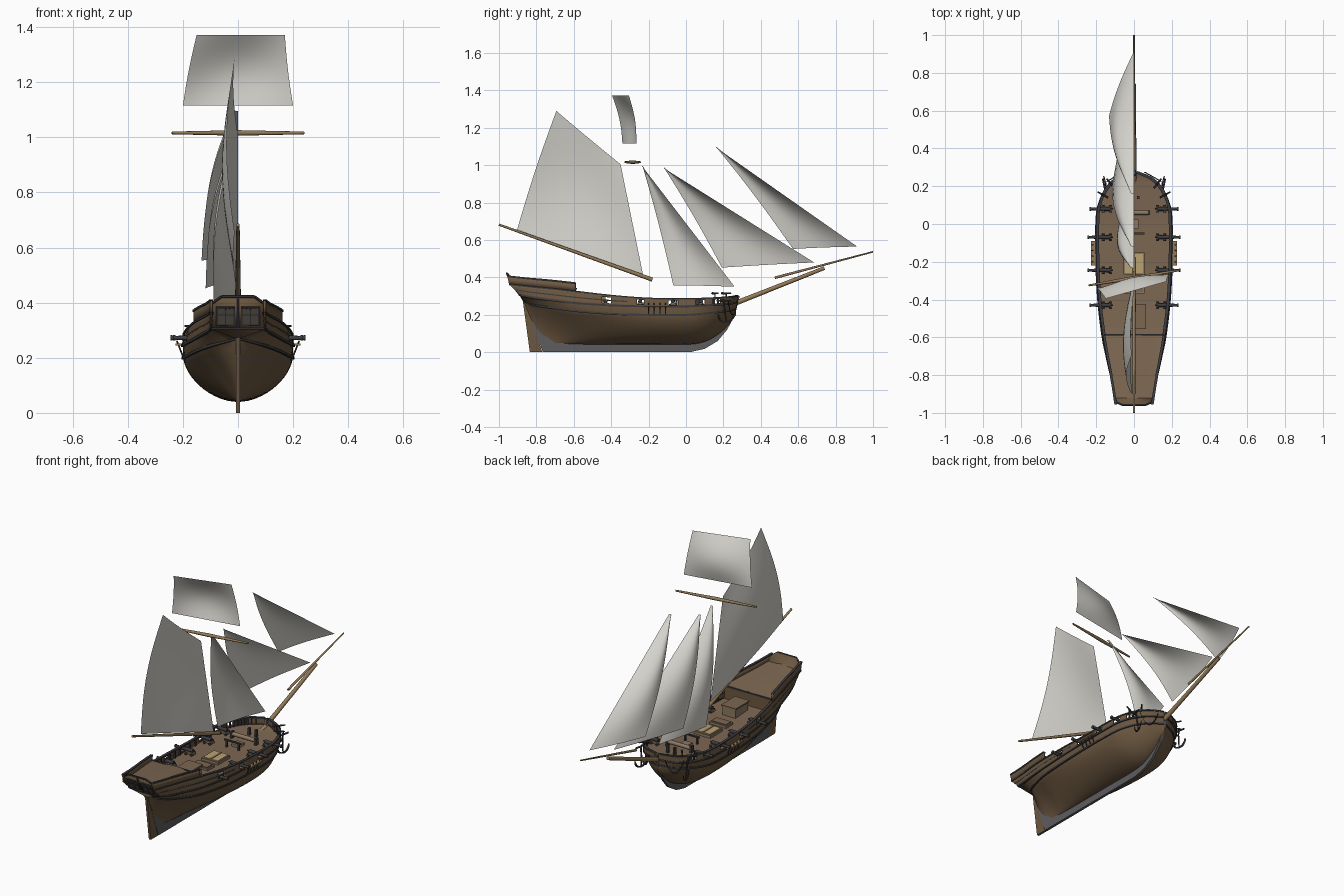
import bpy, bmesh, math
from mathutils import Vector, Matrix

if "Cube" in bpy.data.objects:
    bpy.data.objects.remove(bpy.data.objects["Cube"])


def mat(name, r, g, b):
    m = bpy.data.materials.new(name)
    m.diffuse_color = (r, g, b, 1)
    m.use_nodes = True
    m.node_tree.nodes["Principled BSDF"].inputs["Base Color"].default_value = m.diffuse_color
    return m


HULL = mat("hull_brown", .150, .096, .052)
DECK = mat("deck_brown", .205, .136, .084)
DARK = mat("dark_iron", .045, .045, .050)
KEEL = mat("keel_grey", .110, .110, .115)
SPAR = mat("spar_wood", .290, .195, .095)
SAIL = mat("sail_cloth", .66, .645, .60)
TAN = mat("hatch_tan", .50, .37, .17)
HOUSE = mat("house_wood", .26, .19, .13)
PANE = mat("window_pane", .12, .10, .085)


def finish(name, bm, m, mirror=False, thick=0):
    bmesh.ops.recalc_face_normals(bm, faces=bm.faces)
    me = bpy.data.meshes.new(name)
    bm.to_mesh(me)
    bm.free()
    me.materials.append(m)
    ob = bpy.data.objects.new(name, me)
    bpy.context.collection.objects.link(ob)
    if thick:
        so = ob.modifiers.new("Solidify", 'SOLIDIFY')
        so.thickness, so.offset = thick, 0
    if mirror:
        ob.modifiers.new("Mirror", 'MIRROR')
    return ob


def grid(name, rows, m, skip=None, **kw):
    bm = bmesh.new()
    vs = [[bm.verts.new(p) for p in r] for r in rows]
    for i in range(len(rows) - 1):
        for j in range(len(rows[0]) - 1):
            if not (skip and skip(i, j)):
                bm.faces.new((vs[i][j], vs[i + 1][j], vs[i + 1][j + 1], vs[i][j + 1]))
    bmesh.ops.remove_doubles(bm, verts=bm.verts, dist=1e-5)
    bmesh.ops.delete(bm, geom=[v for v in bm.verts if not v.link_faces], context='VERTS')
    return finish(name, bm, m, **kw)


def box(name, c, size, m, mirror=False, rot=None):
    bm = bmesh.new()
    mx = Matrix.Translation(c) @ (rot or Matrix()) @ Matrix.Diagonal((*size, 1))
    bmesh.ops.create_cube(bm, size=1, matrix=mx)
    return finish(name, bm, m, mirror)


def rod(name, a, b, r1, r2, m, mirror=False, seg=12):
    a, b = Vector(a), Vector(b)
    d = b - a
    mx = Matrix.Translation((a + b) / 2) @ d.to_track_quat('Z', 'Y').to_matrix().to_4x4()
    bm = bmesh.new()
    bmesh.ops.create_cone(bm, cap_ends=True, segments=seg, radius1=r1, radius2=r2,
                          depth=d.length, matrix=mx)
    return finish(name, bm, m, mirror)


def plate(name, pts, thick, m):
    # side profile (y, z) extruded across x
    bm = bmesh.new()
    f = bm.faces.new([bm.verts.new((-thick / 2, y, z)) for y, z in pts])
    g = bmesh.ops.extrude_face_region(bm, geom=[f])
    bmesh.ops.translate(bm, vec=(thick, 0, 0),
                        verts=[v for v in g["geom"] if isinstance(v, bmesh.types.BMVert)])
    return finish(name, bm, m)


def strip(name, pts, w, h, m, mirror=True):
    # rectangular rail following a path
    rows = []
    for p in pts:
        x, y, z = p
        q = [(-w, -h), (w, -h), (w, h), (-w, h), (-w, -h)]
        rows.append([(max(x + a, 0) if mirror else x + a, y + a * (.6 if y > .15 else 0), z + b) for a, b in q])
    return grid(name, rows, m, mirror=mirror)


# Hull stations: wale y,x,z | deck edge y,x,z | rail y,x,z | keel z | hollowness
ST = [(-.865, .008, .27, -.885, .098, .305, -.945, .097, .362, .04, 1),
      (-.80, .078, .25, -.81, .120, .290, -.835, .114, .350, .04, .95),
      (-.70, .125, .235, -.70, .145, .275, -.71, .138, .338, .04, .8),
      (-.59, .160, .22, -.59, .167, .262, -.59, .158, .325, .04, .55),
      (-.40, .187, .205, -.40, .189, .25, -.40, .181, .303, .04, .25),
      (-.20, .198, .20, -.20, .199, .245, -.20, .191, .288, .04, .08),
      (0, .197, .20, 0, .199, .245, 0, .192, .285, .04, .05),
      (.10, .180, .207, .10, .187, .25, .10, .182, .288, .055, .08),
      (.18, .138, .215, .185, .148, .255, .185, .146, .292, .10, .15),
      (.235, .080, .222, .24, .092, .26, .24, .092, .296, .155, .2),
      (.268, .005, .23, .275, .010, .27, .275, .012, .302, .20, .3)]


def cr(a, b, c, d, t):
    return b + .5 * t * (c - a + t * (2 * a - 5 * b + 4 * c - d + t * (3 * (b - c) + d - a)))


SUB = 16
COL = []
for i in range(len(ST) - 1):
    p = [ST[max(0, min(len(ST) - 1, i + k))] for k in (-1, 0, 1, 2)]
    COL += [[cr(*v, s / SUB) for v in zip(*p)] for s in range(SUB)]
COL.append(list(ST[-1]))
POOP = 3 * SUB
wale = [(c[1], c[0], c[2]) for c in COL]
edge = [(c[4], c[3], c[5]) for c in COL]
rail = [(c[7], c[6], c[8]) for c in COL]


# Underbody and wale strake
def section(c):
    out = []
    lean = .33 * max(0, (-.5 - c[0]) / .365)
    for i in range(13):
        u = (i / 12) ** 1.4
        z = c[9] + (c[2] - c[9]) * u
        full = (1 - (1 - u) ** 1.8) ** .556
        x = c[1] * ((1 - c[10]) * full + c[10] * u ** 1.7)
        out.append((x, c[0] + (c[2] - z) * lean, z))
    return out + [(c[4], c[3], c[5])]


grid("hull", [section(c) for c in COL], HULL, mirror=True)

# Bulwark with open gun ports, and raised quarterdeck side
GUNS = (.08, -.07, -.245, -.43)
lerp = lambda a, b, t: tuple(p + (q - p) * t for p, q in zip(a, b))
grid("bulwark", [[lerp(e, r, t) for t in (0, .2, .8, 1)] for e, r in zip(edge, rail)], HULL,
     skip=lambda i, j: j == 1 and any(abs(edge[i][1] + .006 - g) < .024 for g in GUNS + (.165,)),
     mirror=True, thick=.008)
poop_top = [(x, y - .01 * (y < -.8), z + .045) for x, y, z in rail[:POOP + 1]]
grid("quarter_bulwark", list(zip(rail[:POOP + 1], poop_top)), HULL, mirror=True, thick=.008)

# Dark rails and wales
strip("lower_wale", wale, .005, .005, DARK)
strip("deck_wale", edge, .006, .005, DARK)
strip("top_rail", rail, .008, .004, DARK)
strip("quarter_rail", poop_top, .007, .004, DARK)
strip("middle_rail", [lerp(e, r, .5) for e, r in zip(edge[:POOP + 24], rail)], .005, .003, DARK)

# Decks
grid("main_deck", [[(s * x, y, z - .002) for s in (-1, 0, 1)] for x, y, z in edge[POOP - 2:]], DECK)
grid("quarter_deck", [[(s * x, y, z + .014 + .006 * (s == 0)) for s in (-1, -.5, 0, .5, 1)]
                      for x, y, z in rail[:POOP + 1]], DECK)
box("quarter_bulkhead", (0, -.592, .296), (.31, .008, .085), HULL)
box("quarter_step_beam", (0, -.588, .338), (.315, .012, .008), DARK)

# Bulwark timbers
for k, i in enumerate(range(POOP + 5, len(COL) - 10, 4)):
    x, y, z = lerp(edge[i], rail[i], .5)
    if min(abs(y - g) for g in GUNS) > .02:
        box(f"bulwark_timber_{k}", (x - .007, y, z), (.008, .009, .045), DARK, True)

# Keel, stem and sternpost in one plate, then the rudder
plate("keel_and_stem", [(.02, 0), (.10, .018), (.17, .06), (.22, .12), (.262, .20), (.287, .30),
                        (.262, .30), (.24, .21), (.18, .13), (.10, .075), (0, .05), (-.70, .05),
                        (-.77, .10), (-.845, .285), (-.872, .285), (-.765, 0)], .016, KEEL)
plate("rudder", [(-.876, .30), (-.835, 0), (-.768, 0), (-.865, .29)], .014, HULL)

# Transom with two windows
ty = lambda z: -.885 - (z - .305) * .6
T = [(0, .27), (.098, .305), (.098, .395), (.06, .422), (-.06, .422), (-.098, .395), (-.098, .305)]
bm = bmesh.new()
bm.faces.new([bm.verts.new((x, ty(z), z)) for x, z in T])
finish("transom", bm, HULL, thick=.01)
for k in range(1, 7):
    (x1, z1), (x2, z2) = T[k], T[k % 6 + 1]
    rod(f"transom_trim_{k}", (x1, ty(z1) - .004, z1), (x2, ty(z2) - .004, z2), .005, .005, DARK, seg=6)
rake = Matrix.Rotation(math.atan(.6), 4, 'X')


def win(name, x, z, w, h, out, m):
    box(name, (x, ty(z) - out, z), (w, .004, h), m, True, rake)


win("window_frame", .045, .352, .068, .078, .007, DARK)
win("window_pane", .045, .350, .056, .064, .009, PANE)
win("window_mullion", .045, .350, .004, .064, .011, DARK)
win("window_crossbar", .045, .356, .056, .004, .011, DARK)
rod("transom_post", (0, ty(.31) - .006, .31), (0, ty(.415) - .006, .415), .004, .004, DARK)

# Cannons on carriages
for k, y in enumerate(GUNS):
    z = .272
    x = .245 if k in (1, 2) else .235
    rod(f"cannon_barrel_{k}", (.125, y, z), (x, y, z), .011, .007, DARK, True)
    rod(f"cannon_muzzle_{k}", (x - .008, y, z), (x, y, z), .010, .010, DARK, True)
    rod(f"cannon_knob_{k}", (.112, y, z), (.125, y, z), .004, .004, DARK, True, 8)
    box(f"cannon_carriage_{k}", (.145, y, .257), (.055, .026, .012), HOUSE, True)
    for j, dx in enumerate((-.018, .018)):
        rod(f"carriage_axle_{k}_{j}", (.145 + dx, y - .02, .252), (.145 + dx, y + .02, .252), .007, .007, DARK, True, 10)

# Swivel guns at the bow
for k, (x, y, a) in enumerate(((.125, .215, .9), (.165, .155, .5))):
    d = Vector((math.cos(a), math.sin(a), 0)) * .032
    c = Vector((x, y, .315))
    rod(f"swivel_gun_{k}", c - d, c + d, .006, .004, DARK, True, 8)
    rod(f"swivel_post_{k}", (x, y, .285), c, .003, .003, DARK, True, 8)

# Anchors with curved arms and hanging cable
rod("anchor_shank", (.155, .20, .285), (.148, .215, .165), .004, .004, DARK, True, 8)
rod("anchor_stock", (.15, .165, .275), (.165, .24, .275), .005, .005, DARK, True, 8)
strip("anchor_arms", [(.15 + .01 * math.cos(a), .213 + .04 * math.cos(a), .20 + .04 * math.sin(a))
                      for a in [math.pi * (1 + k / 12) for k in range(13)]], .004, .004, DARK)
strip("anchor_cable", [(.145 - .09 * t, .225 + .05 * t, .275 - .3 * t * (1 - t))
                       for t in [k / 14 for k in range(15)]], .003, .003, DARK)

# Channels for the shrouds
box("channel", (.209, -.155, .248), (.036, .13, .008), SPAR, True)
for k in range(4):
    rod(f"chain_plate_{k}", (.2, -.20 + .03 * k, .205), (.222, -.20 + .03 * k, .262), .003, .003, DARK, True, 6)

# Deck fittings
for k, (y, l) in enumerate(((-.21, .10), (-.335, .05))):
    box(f"hatch_coaming_{k}", (.0, y, .251), (.11, l + .016, .016), HOUSE)
    box(f"hatch_grating_{k}", (.0, y, .261), (.096, l, .006), TAN if k == 0 else DECK)
box("hatch_divider", (0, -.21, .263), (.012, .10, .008), HOUSE)
box("deckhouse", (.015, -.49, .277), (.085, .12, .055), HOUSE)
box("deckhouse_roof", (.015, -.49, .307), (.097, .132, .008), DECK)
rod("windlass", (-.075, .06, .272), (.075, .06, .272), .012, .012, HOUSE)
box("windlass_post", (.08, .06, .268), (.012, .025, .04), DARK, True)
box("pin_rail_post", (.04, -.05, .268), (.01, .01, .045), DARK, True)
box("pin_rail", (0, -.05, .287), (.11, .012, .007), DARK)
box("bitts", (.022, .14, .27), (.012, .016, .045), DARK, True)
box("stem_hatch", (0, .0, .252), (.05, .05, .016), HOUSE)

# Spars: bowsprit, jib boom, main boom, topsail yard
rod("bowsprit", (0, .145, .215), (0, .74, .45), .014, .010, SPAR)
rod("jib_boom", (0, .475, .398), (0, 1.0, .537), .007, .004, SPAR)
rod("main_boom", (0, -1.0, .682), (0, -.18, .388), .006, .011, SPAR)
for k, s in enumerate((-1, 1)):
    rod(f"topsail_yard_{k}", (0, -.285, 1.016), (s * .24, -.285 + s * .04, 1.016), .010, .005, SPAR)


# Sails: blended patch a-b (foot), d-c (head), with a belly
def sail(name, a, b, c, d, belly, e, n=20):
    a, b, c, d, belly = map(Vector, (a, b, c, d, belly))
    rows = []
    for j in range(n + 1):
        v = j / n
        rows.append([])
        for i in range(n + 1):
            u = i / n
            p = a.lerp(b, u).lerp(d.lerp(c, u), v)
            p += belly * math.sin(math.pi * e * u) * (.3 + .7 * math.sin(math.pi * v))
            rows[-1].append(p)
    return grid(name, rows, SAIL)


sail("main_sail", (0, -.23, .415), (0, -.90, .655), (0, -.69, 1.29), (0, -.35, 1.005), (-.058, -.015, 0), .75)
for name, tip, clew, head in (
        ("flying_jib", (0, .915, .565), (-.12, .57, .55), (0, .16, 1.095)),
        ("jib", (0, .685, .48), (-.105, .19, .45), (0, -.12, .985)),
        ("fore_staysail", (0, .26, .35), (-.075, -.07, .355), (0, -.235, .995))):
    sail(name, tip, clew, head, head, (-.058, .01, .01), .75)
sail("top_sail", (-.2, -.34, 1.115), (-.15, -.395, 1.372), (.17, -.305, 1.372), (.2, -.265, 1.115),
     (-.012, .04, 0), 1)

# Smooth shading with sharp edges kept
bpy.ops.object.select_all(action='SELECT')
bpy.context.view_layer.objects.active = bpy.data.objects["hull"]
bpy.ops.object.shade_smooth_by_angle(angle=math.radians(35))
